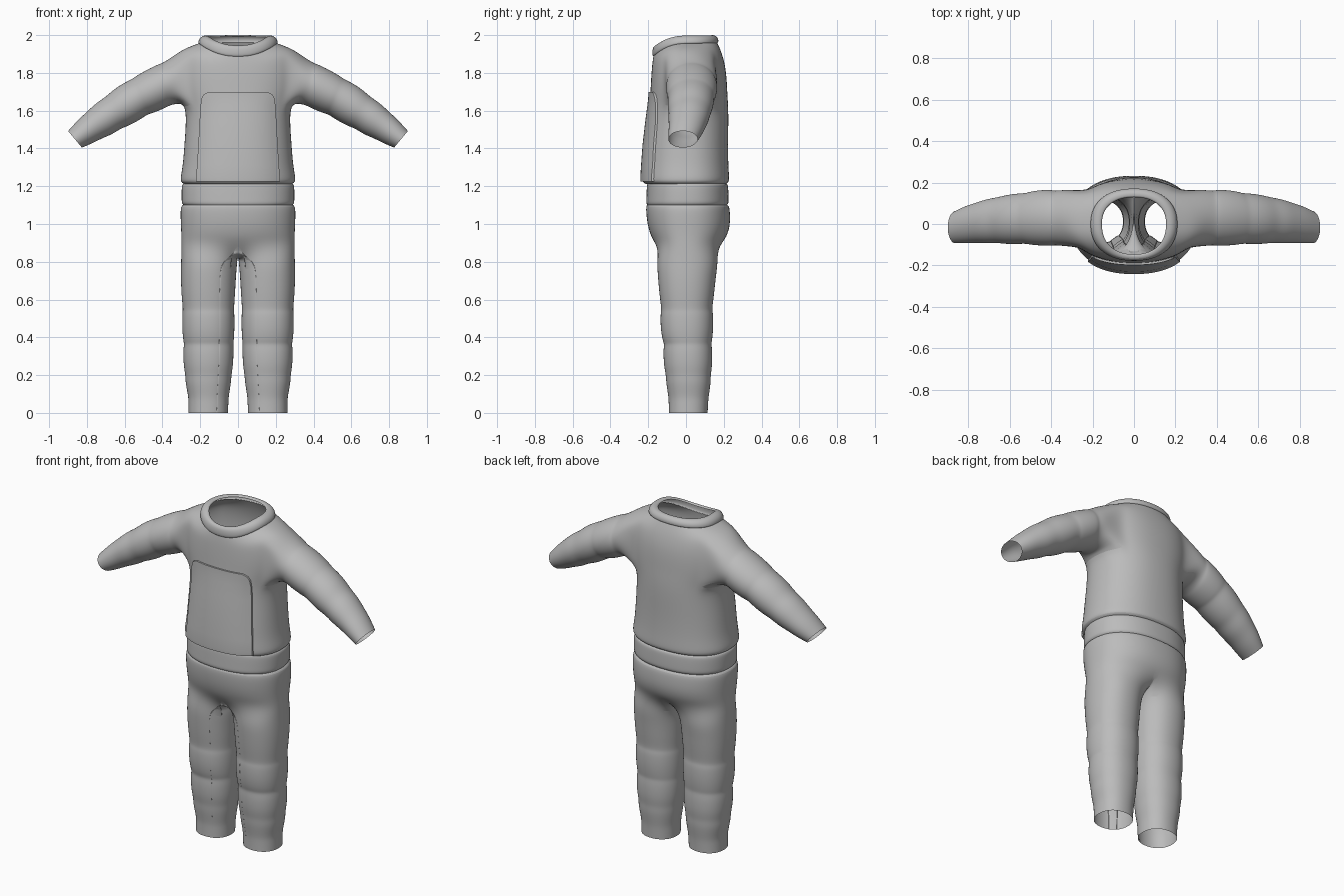
import bpy, bmesh
from math import sin, cos, pi, radians

cube = bpy.data.objects.get("Cube")
if cube:
    bpy.data.objects.remove(cube)

grey = bpy.data.materials.new("plain grey")
grey.use_nodes = True
COLOUR = (0.5, 0.5, 0.5, 1)
grey.diffuse_color = COLOUR
grey.node_tree.nodes["Principled BSDF"].inputs["Base Color"].default_value = COLOUR

N = 16       # segments around half of the body
E = 0.88     # squareness of the body section


def power(v, e):
    return (abs(v) ** e) * (1 if v >= 0 else -1)


def half_ring(bm, rx, front, back, zf, zs, zb):
    """Half section on the +x side, from front centre to back centre."""
    ring = []
    for j in range(N + 1):
        t = pi * j / N
        c = cos(t) if j != N // 2 else 0.0
        x = rx * power(sin(t), E) if 0 < j < N else 0.0
        y = power(c, E) * (-front if c > 0 else -back)
        z = zs + ((zf if c > 0 else zb) - zs) * c * c
        ring.append(bm.verts.new((x, y, z)))
    return ring


def bridge(bm, a, b, closed=False, skip=()):
    n = len(a)
    for j in range(n if closed else n - 1):
        if j not in skip:
            k = (j + 1) % n
            bm.faces.new((a[j], a[k], b[k], b[j]))


def finish(name, bm, mirror=True, levels=2, angle=40):
    bmesh.ops.recalc_face_normals(bm, faces=bm.faces)
    mesh = bpy.data.meshes.new(name)
    bm.to_mesh(mesh)
    bm.free()
    mesh.materials.append(grey)
    ob = bpy.data.objects.new(name, mesh)
    bpy.context.collection.objects.link(ob)
    if mirror:
        m = ob.modifiers.new("mirror", 'MIRROR')
        m.use_clip = True
        m.merge_threshold = 0.0005
    if levels:
        s = ob.modifiers.new("smooth", 'SUBSURF')
        s.levels = s.render_levels = levels
    bpy.ops.object.select_all(action='DESELECT')
    ob.select_set(True)
    bpy.context.view_layer.objects.active = ob
    bpy.ops.object.shade_smooth_by_angle(angle=radians(angle))
    return ob


# Shirt: width, front depth, back depth, heights at front, side and back
shirt_rows = [
    (.288, .215, .212, 1.212, 1.212, 1.212),
    (.304, .232, .228, 1.222, 1.222, 1.222),
    (.306, .233, .230, 1.245, 1.245, 1.245),
    (.293, .229, .225, 1.31, 1.31, 1.31),
    (.285, .221, .223, 1.42, 1.42, 1.42),
    (.275, .206, .226, 1.55, 1.55, 1.55),
    (.282, .196, .224, 1.62, 1.635, 1.63),
    (.305, .190, .220, 1.68, 1.70, 1.69),
    (.315, .187, .217, 1.74, 1.77, 1.76),
    (.313, .184, .210, 1.79, 1.85, 1.83),
    (.300, .180, .195, 1.84, 1.92, 1.89),
    (.250, .176, .180, 1.87, 1.942, 1.93),
    (.207, .173, .166, 1.888, 1.957, 1.96),
]
LOW, HIGH, C0, C1 = 6, 10, 5, 12     # armhole rows and columns

bm = bmesh.new()
rings = [half_ring(bm, *r) for r in shirt_rows]
for i in range(len(rings) - 1):
    hole = range(C0, C1) if LOW <= i < HIGH else ()
    bridge(bm, rings[i], rings[i + 1], skip=hole)

# Sleeve grows out of the armhole: top x, z, bottom x, z, front y, back y
loop = [rings[LOW][j] for j in range(C0, C1)]
loop += [rings[i][C1] for i in range(LOW, HIGH)]
loop += [rings[HIGH][j] for j in range(C1, C0, -1)]
loop += [rings[i][C0] for i in range(HIGH, LOW, -1)]
sleeve_rows = [
    (.355, 1.882, .325, 1.637, -.108, .168),
    (.400, 1.853, .365, 1.625, -.103, .160),
    (.412, 1.851, .378, 1.617, -.107, .167),
    (.480, 1.820, .420, 1.598, -.106, .166),
    (.545, 1.781, .465, 1.582, -.101, .157),
    (.562, 1.768, .478, 1.580, -.096, .150),
    (.610, 1.745, .520, 1.550, -.098, .149),
    (.660, 1.712, .580, 1.518, -.098, .140),
    (.700, 1.674, .618, 1.506, -.092, .130),
    (.750, 1.643, .665, 1.474, -.095, .122),
    (.800, 1.595, .722, 1.452, -.091, .104),
    (.850, 1.549, .772, 1.426, -.094, .088),
    (.900, 1.493, .826, 1.404, -.094, .062),
]
count = len(loop)
for tx, tz, bx, bz, yf, yb in sleeve_rows:
    ring = []
    for k in range(count):
        a = 2 * pi * (k - (C1 - C0) / 2) / count
        h = (1 - cos(a)) / 2
        y = (yf + yb) / 2 + (yb - yf) / 2 * sin(a)
        ring.append(bm.verts.new((bx + (tx - bx) * h, y, bz + (tz - bz) * h)))
    bridge(bm, loop, ring, closed=True)
    loop = ring
finish("shirt", bm)

# Collar band leaning inward to the neck opening
bm = bmesh.new()
collar = [half_ring(bm, *r) for r in (
    (.207, .173, .166, 1.886, 1.955, 1.958),
    (.213, .179, .173, 1.892, 1.960, 1.962),
    (.206, .179, .172, 1.920, 1.983, 1.982),
    (.184, .172, .156, 1.943, 1.999, 2.000),
    (.160, .152, .134, 1.946, 1.998, 2.000),
    (.156, .147, .130, 1.938, 1.990, 1.992))]
for a, b in zip(collar, collar[1:]):
    bridge(bm, a, b)
finish("collar", bm, angle=60)


# Front panel: a thin plate that follows the shirt front
def shirt_front(x, z):
    for lo, hi in zip(shirt_rows, shirt_rows[1:]):
        if lo[3] <= z <= hi[3]:
            f = (z - lo[3]) / (hi[3] - lo[3])
            rx, front = (lo[i] + (hi[i] - lo[i]) * f for i in (0, 1))
            s = min(1, abs(x) / rx) ** (1 / E)
            return -front * (1 - s * s) ** (E / 2)


bm = bmesh.new()
levels = [(1.224, .222), (1.245, .222), (1.31, .217), (1.42, .210), (1.55, .203),
          (1.63, .198), (1.665, .193), (1.685, .182), (1.695, .165), (1.70, .150)]
cols = 16
grid = []
for i, (z, w) in enumerate(levels):
    row = []
    for j in range(cols + 1):
        x = w * (2 * j / cols - 1)
        row.append(bm.verts.new((x, shirt_front(x, z) - 0.009, z)))
    grid.append(row)
for a, b in zip(grid, grid[1:]):
    bridge(bm, a, b)
rim = [e for e in bm.edges if e.is_boundary]
skirt = bmesh.ops.extrude_edge_only(bm, edges=rim)["geom"]
for v in skirt:
    if isinstance(v, bmesh.types.BMVert):
        v.co.y += 0.014
finish("front_panel", bm, mirror=False, levels=0)

# Waistband
bm = bmesh.new()
belt = [half_ring(bm, w, f, b, z, z, z) for w, f, b, z in (
    (.285, .203, .210, 1.216), (.297, .207, .222, 1.210), (.300, .209, .225, 1.19),
    (.300, .211, .227, 1.13), (.299, .212, .226, 1.11), (.290, .206, .218, 1.10))]
for a, b in zip(belt, belt[1:]):
    bridge(bm, a, b)
finish("waistband", bm)

# Trousers: hip rows, then a shared crotch line, then the leg
bm = bmesh.new()
hips = [half_ring(bm, w, f, b, zc, z, zc) for w, f, b, z, zc in (
    (.290, .206, .218, 1.102, 1.102), (.303, .212, .230, 1.095, 1.095),
    (.306, .212, .234, 1.06, 1.06), (.304, .205, .235, 1.0, 1.0),
    (.301, .190, .222, .94, .945), (.301, .168, .195, .88, .90))]
for a, b in zip(hips, hips[1:]):
    bridge(bm, a, b)
INNER = 7
loop = list(hips[-1])
for k in range(1, INNER + 1):
    s = 1 - 2 * k / (INNER + 1)
    y = s * (.195 if s > 0 else .168)
    loop.append(bm.verts.new((0, y, .825 + .07 * s * s)))

# Leg: height, inner x, outer x, front y, back y
leg_rows = [
    (.80, .003, .303, -.156, .172), (.72, .010, .305, -.151, .160),
    (.62, .015, .301, -.142, .150), (.545, .021, .293, -.131, .139),
    (.530, .018, .297, -.137, .146), (.45, .017, .298, -.137, .147),
    (.385, .021, .292, -.126, .140), (.365, .024, .287, -.117, .136),
    (.33, .022, .292, -.122, .141), (.25, .025, .290, -.119, .141),
    (.20, .034, .280, -.108, .132), (.16, .036, .280, -.107, .133),
    (.09, .048, .265, -.095, .122), (.06, .050, .264, -.093, .119),
    (0, .052, .264, -.092, .116)]
angles = [radians(-60 + 300 * j / N) for j in range(N + 1)]
angles += [radians(240 + 120 * k / (INNER + 1)) for k in range(1, INNER + 1)]
for z, x0, x1, yf, yb in leg_rows:
    ring = [bm.verts.new(((x0 + x1) / 2 + (x1 - x0) / 2 * power(sin(t), .9),
                          (yf + yb) / 2 - (yb - yf) / 2 * power(cos(t), .9), z))
            for t in angles]
    bridge(bm, loop, ring, closed=True)
    loop = ring
finish("trousers", bm)
